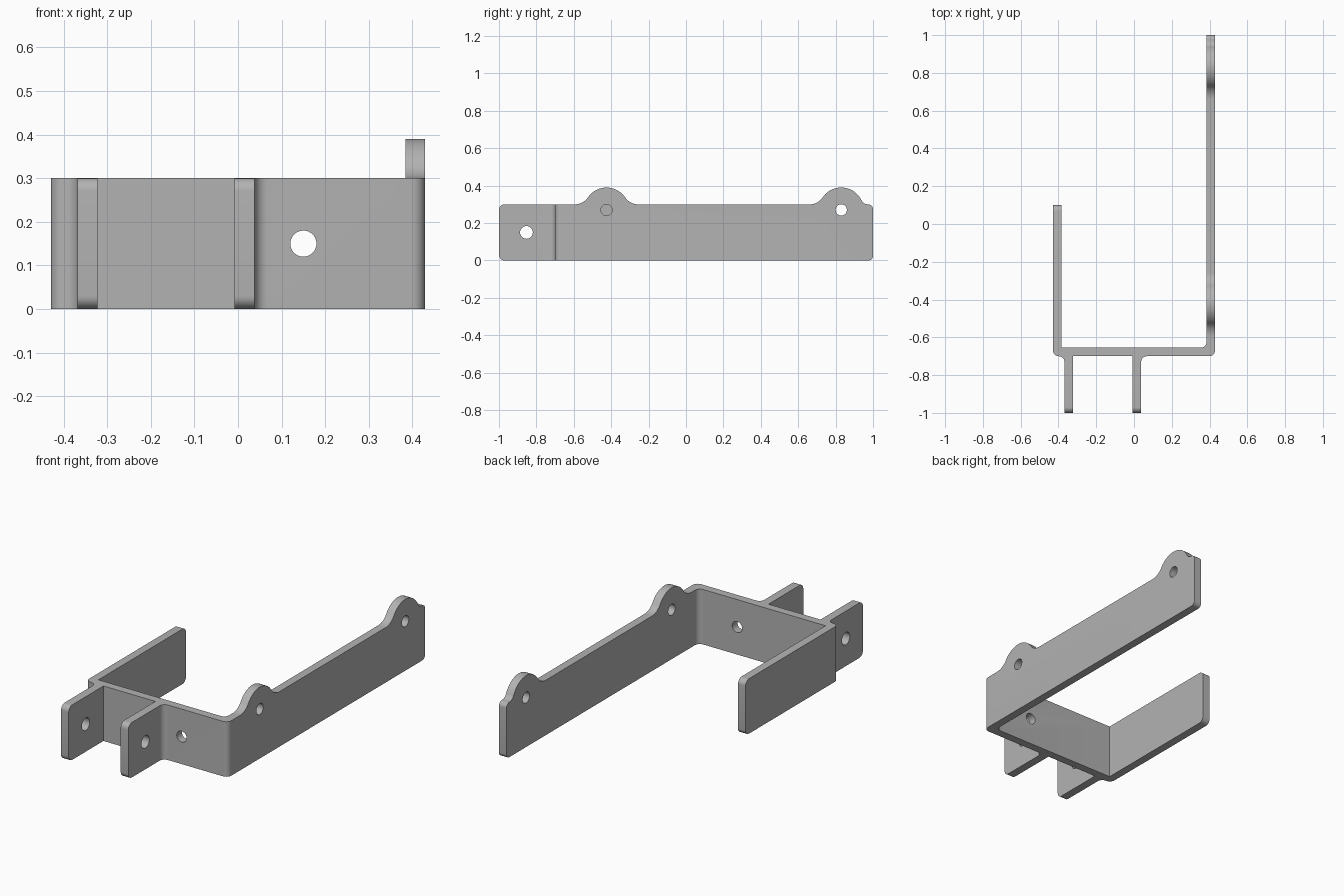
import bpy, bmesh, math
from mathutils import Vector, Matrix

if "Cube" in bpy.data.objects:
    bpy.data.objects.remove(bpy.data.objects["Cube"])

H = 0.30        # bracket height
R = 0.03        # general corner radius
LUG_Z, LUG_R = 0.27, 0.12

steel = bpy.data.materials.new("plain grey")
steel.use_nodes = True
GREY = (0.45, 0.45, 0.45, 1)
steel.diffuse_color = GREY
steel.node_tree.nodes["Principled BSDF"].inputs["Base Color"].default_value = GREY


def arc(cx, cy, r, a0, a1, n):
    return [(cx + r * math.cos(a0 + (a1 - a0) * i / n),
             cy + r * math.sin(a0 + (a1 - a0) * i / n)) for i in range(n + 1)]


def rounded(corners, n=8):
    """Outline from (u, v, radius) square corners, rounding where radius > 0."""
    out = []
    for i, (u, v, r) in enumerate(corners):
        p = Vector((u, v))
        if r == 0:
            out.append((u, v))
            continue
        a = (Vector(corners[i - 1][:2]) - p).normalized()
        b = (Vector(corners[(i + 1) % len(corners)][:2]) - p).normalized()
        c = p + (a + b) * r
        for k in range(n + 1):
            t = math.pi / 2 * k / n
            out.append(tuple(c - b * r * math.cos(t) - a * r * math.sin(t)))
    return out


def make(name, bm):
    bmesh.ops.recalc_face_normals(bm, faces=bm.faces)
    mesh = bpy.data.meshes.new(name)
    bm.to_mesh(mesh)
    bm.free()
    mesh.materials.append(steel)
    obj = bpy.data.objects.new(name, mesh)
    bpy.context.collection.objects.link(obj)
    return obj


def prism(name, outline, lo, hi, place):
    """Extrude an outline from lo to hi; place maps (u, v, depth) to xyz."""
    bm = bmesh.new()
    face = bm.faces.new([bm.verts.new(place(u, v, lo)) for u, v in outline])
    ext = bmesh.ops.extrude_face_region(bm, geom=[face])["geom"]
    shift = Vector(place(0, 0, hi)) - Vector(place(0, 0, lo))
    bmesh.ops.translate(bm, vec=shift,
                        verts=[g for g in ext if isinstance(g, bmesh.types.BMVert)])
    return make(name, bm)


def plan(u, v, d):
    return (u, v, d)


def side(u, v, d):
    return (d, u, v)


def combine(target, other, operation):
    mod = target.modifiers.new(operation.lower(), 'BOOLEAN')
    mod.operation, mod.object, mod.solver = operation, other, 'EXACT'
    bpy.context.view_layer.objects.active = target
    bpy.ops.object.modifier_apply(modifier=mod.name)
    bpy.data.objects.remove(other)


def lug(y, r_back, r_front):
    """Top-edge bump around a hole, blended into the edge, from back to front."""
    def blend(r):
        d = math.sqrt((LUG_R + r) ** 2 - (H + r - LUG_Z) ** 2)
        return d, math.atan2(H + r - LUG_Z, d)
    db, ab = blend(r_back)
    df, af = blend(r_front)
    down = -math.pi / 2
    pts = arc(y + db, H + r_back, r_back, down, ab - math.pi, 8)
    pts += arc(y, LUG_Z, LUG_R, ab, math.pi - af, 24)[1:-1]
    pts += arc(y - df, H + r_front, r_front, -af, down, 8)
    return [(u, v, 0) for u, v in pts]


# Cross web with filleted roots for the arms and tabs
XO, XI = 0.429, 0.384          # outer and inner arm faces
YF, YB = -0.70, -0.655         # front and back web faces
ROOT, TAB_ROOT = -0.60, -0.76
TABS = [(-0.368, -0.322), (-0.008, 0.038)]
(a0, a1), (b0, b1) = TABS
bracket = prism("bracket", rounded([
    (-XO, YF, R), (a0, YF, R), (a0, TAB_ROOT, 0), (a1, TAB_ROOT, 0), (a1, YF, 0),
    (b0, YF, 0), (b0, TAB_ROOT, 0), (b1, TAB_ROOT, 0), (b1, YF, R),
    (XO, YF, R), (XO, ROOT, 0), (XI, ROOT, 0), (XI, YB, R),
    (-XI, YB, 0), (-XI, ROOT, 0), (-XO, ROOT, 0)]), 0, H, plan)

# Short arm
short = prism("short_arm", rounded([
    (ROOT, 0, 0), (0.10, 0, R), (0.10, H, R), (ROOT, H, 0)]), -XO, -XI, side)
combine(bracket, short, 'UNION')

# Long arm with two lugs
LUGS = (0.83, -0.425)
long_arm = prism("long_arm", rounded(
    [(ROOT, 0, 0), (1, 0, 0.025), (1, H, 0.025)]
    + lug(LUGS[0], 0.04, 0.085) + lug(LUGS[1], 0.085, 0.085)
    + [(ROOT, H, 0)]), XI, XO, side)
combine(bracket, long_arm, 'UNION')

# Front tabs
for lo, hi in TABS:
    tab = prism("front_tab", rounded([
        (-1, 0, R), (TAB_ROOT, 0, 0), (TAB_ROOT, H, 0), (-1, H, R)]), lo, hi, side)
    combine(bracket, tab, 'UNION')


# Drilled holes
def drill(center, radius, length, axis):
    turn = Matrix.Rotation(math.pi / 2, 4, 'Y' if axis == 'X' else 'X')
    bm = bmesh.new()
    bmesh.ops.create_cone(bm, cap_ends=True, segments=32, radius1=radius,
                          radius2=radius, depth=length,
                          matrix=Matrix.Translation(center) @ turn)
    combine(bracket, make("drill", bm), 'DIFFERENCE')


for y in LUGS:
    drill((XO, y, LUG_Z), 0.03, 0.2, 'X')
drill((-0.165, -0.853, H / 2), 0.034, 0.6, 'X')
drill((0.15, YF, H / 2), 0.03, 0.2, 'Y')

# Clean flat seams, then smooth the rounds
bm = bmesh.new()
bm.from_mesh(bracket.data)
bmesh.ops.remove_doubles(bm, verts=bm.verts, dist=0.0001)
bmesh.ops.dissolve_limit(bm, angle_limit=math.radians(1), verts=bm.verts, edges=bm.edges)
bm.to_mesh(bracket.data)
bm.free()
bpy.ops.object.select_all(action='DESELECT')
bracket.select_set(True)
bpy.context.view_layer.objects.active = bracket
bpy.ops.object.shade_smooth_by_angle(angle=math.radians(30))
